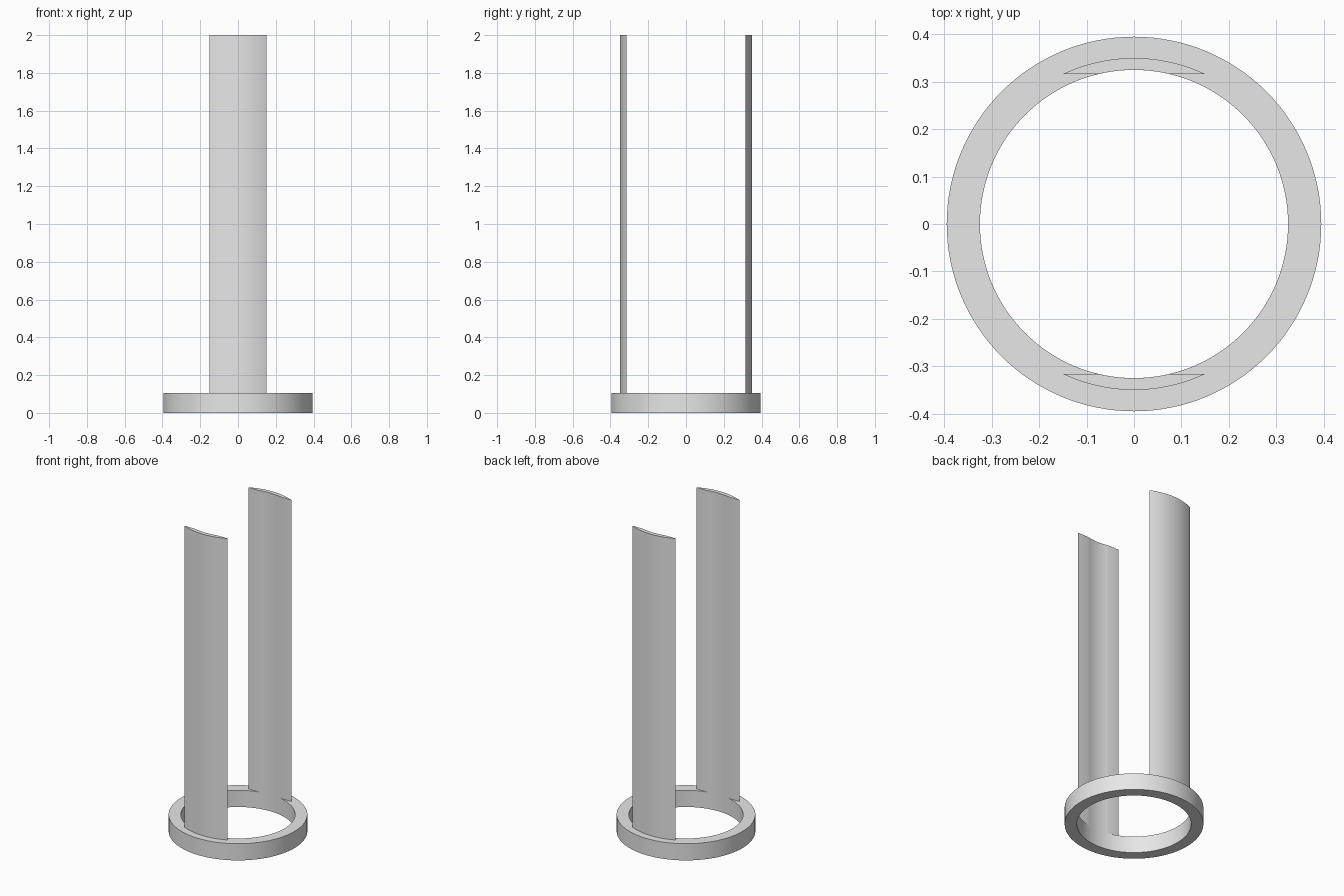
import bpy
import bmesh
from math import asin, acos, cos, sin, tau

if "Cube" in bpy.data.objects:
    bpy.data.objects.remove(bpy.data.objects["Cube"])

RING_OUTER, BORE, POST_OUTER = 0.395, 0.325, 0.35
RING_TOP, TOP, HALF_WIDTH = 0.105, 2.0, 0.15

grey = bpy.data.materials.new("plain grey")
grey.use_nodes = True
grey.diffuse_color = (0.8, 0.8, 0.8, 1)
grey.node_tree.nodes["Principled BSDF"].inputs["Base Color"].default_value = (0.8, 0.8, 0.8, 1)


def arc(radius, start, end, steps):
    """Points on a circle, with angles measured from +y towards +x."""
    angles = [start + (end - start) * i / steps for i in range(steps + 1)]
    return [(radius * sin(a), radius * cos(a)) for a in angles]


def finish(name, bm):
    bmesh.ops.recalc_face_normals(bm, faces=bm.faces)
    mesh = bpy.data.meshes.new(name)
    bm.to_mesh(mesh)
    bm.free()
    mesh.materials.append(grey)
    obj = bpy.data.objects.new(name, mesh)
    bpy.context.collection.objects.link(obj)
    bpy.ops.object.select_all(action='DESELECT')
    obj.select_set(True)
    bpy.context.view_layer.objects.active = obj
    bpy.ops.object.shade_smooth_by_angle()


# Base ring: a rectangular section swept round the z axis
bm = bmesh.new()
section = [(BORE, 0), (RING_OUTER, 0), (RING_OUTER, RING_TOP), (BORE, RING_TOP)]
verts = [bm.verts.new((r, 0, z)) for r, z in section]
edges = [bm.edges.new((verts[i - 1], verts[i])) for i in range(len(verts))]
bmesh.ops.spin(bm, geom=verts + edges, cent=(0, 0, 0), axis=(0, 0, 1),
               angle=tau, steps=128, use_merge=True)
bmesh.ops.remove_doubles(bm, verts=bm.verts, dist=0.0001)
finish("base_ring", bm)

# Posts: a circle segment with a flat chord, hollowed by the ring's bore
half_angle = asin(HALF_WIDTH / POST_OUTER)
chord_y = POST_OUTER * cos(half_angle)
bore_angle = acos(chord_y / BORE)
profile = (arc(POST_OUTER, -half_angle, half_angle, 20)
           + arc(BORE, bore_angle, -bore_angle, 12))

for name, side in (("front_post", -1), ("back_post", 1)):
    bm = bmesh.new()
    face = bm.faces.new([bm.verts.new((x, side * y, RING_TOP)) for x, y in profile])
    top = bmesh.ops.extrude_face_region(bm, geom=[face], use_keep_orig=True)
    bmesh.ops.translate(bm, vec=(0, 0, TOP - RING_TOP),
                        verts=[v for v in top["geom"] if isinstance(v, bmesh.types.BMVert)])
    finish(name, bm)
